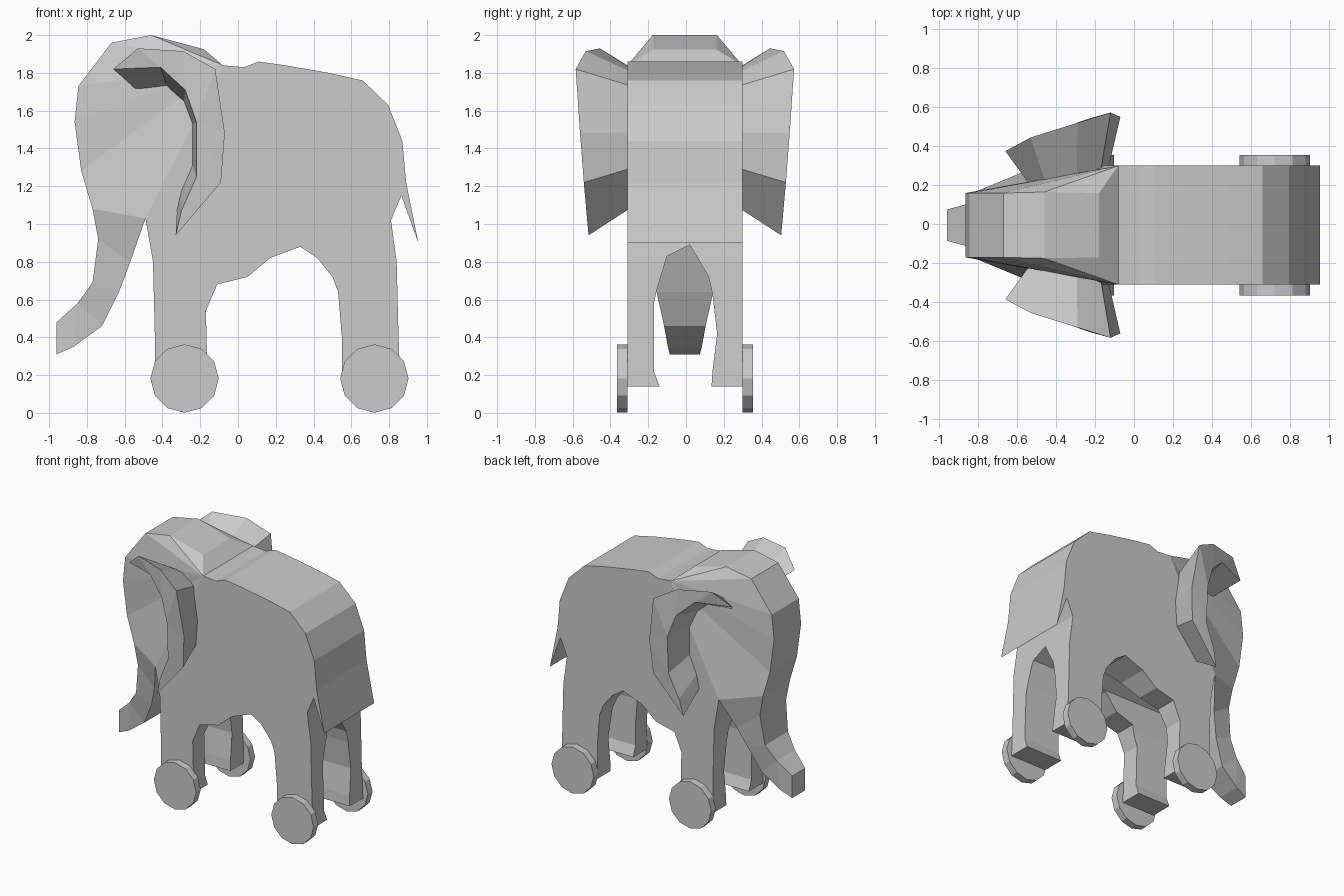
import bpy, bmesh
from math import pi
from mathutils import Matrix

if "Cube" in bpy.data.objects:
    bpy.data.objects.remove(bpy.data.objects["Cube"])

YC = -0.006   # centre plane of the toy
W = 0.305     # half width of the body


def make(name, verts, faces):
    bm = bmesh.new()
    vs = [bm.verts.new(v) for v in verts]
    for f in faces:
        bm.faces.new([vs[i] for i in f])
    bmesh.ops.recalc_face_normals(bm, faces=bm.faces)
    me = bpy.data.meshes.new(name)
    bm.to_mesh(me)
    bm.free()
    ob = bpy.data.objects.new(name, me)
    bpy.context.collection.objects.link(ob)
    return ob


# Body: side silhouette (x, z, half width); head and trunk taper inwards
front = [(-.18, 1.925, .165), (-.46, 2, .17), (-.67, 1.96, .165), (-.845, 1.73, .165),
         (-.865, 1.54, .165), (-.83, 1.28, .165), (-.77, 1.08, .165), (-.74, .92, .16),
         (-.77, .69, .14), (-.85, .58, .11), (-.96, .48, .08)]
under = [(-.96, .31, .08), (-.87, .35, .09), (-.72, .46, .11), (-.63, .64, .15),
         (-.57, .80, .2), (-.49, 1.03, W)]
trunk_side = [(x, z) for x, z in [
    (-.45, .8), (-.44, .4), (-.44, .14), (-.16, .14), (-.17, .54), (-.11, .68),
    (.05, .72), (.17, .82), (.33, .88), (.42, .82), (.5, .72), (.53, .64),
    (.55, .4), (.55, .14), (.86, .14), (.85, .4), (.84, .8), (.81, 1.02),
    (.865, 1.15), (.955, .90), (.89, 1.22), (.87, 1.44), (.795, 1.63),
    (.66, 1.76), (.48, 1.80), (.25, 1.84), (.11, 1.86), (.03, 1.83), (-.08, 1.84)]]
ring = front + under + [(x, z, W) for x, z in trunk_side]
n = len(ring)
A, B = n - 1, len(front) + len(under) - 1
f_rail = [0, 1, 2, 3, 4, 5, 6, 7, 8, 9, 9, 10]
b_rail = [A] * 6 + [B, B - 1, B - 2, B - 3, B - 4, B - 5]
side = [list(range(B, n))]
for i in range(len(f_rail) - 1):
    quad = [f_rail[i], f_rail[i + 1], b_rail[i + 1], b_rail[i]]
    # split the step from the neck top to the throat
    side.append(list(dict.fromkeys(quad)))
verts = [(x, YC + s * w, z) for s in (-1, 1) for x, z, w in ring]
faces = side + [[i + n for i in f] for f in side]
faces += [[i, (i + 1) % n, (i + 1) % n + n, i + n] for i in range(n)]
body = make("body", verts, faces)

# Arched gap between left and right legs
arch = [(-.135, .05), (-.14, .14), (-.17, .22), (-.17, .58), (-.155, .65), (-.10, .83), (.02, .89),
        (.12, .72), (.14, .63), (.165, .42), (.14, .22), (.13, .05)]
m = len(arch)
cutter = make("leg_gap_cutter", [(x, y, z) for x in (-.5, 1.1) for y, z in arch],
              [list(range(m)), list(range(m, 2 * m))] +
              [[i, (i + 1) % m, (i + 1) % m + m, i + m] for i in range(m)])
cutter.hide_render = True
mod = body.modifiers.new("leg_gap", 'BOOLEAN')
mod.operation, mod.solver, mod.object = 'DIFFERENCE', 'EXACT', cutter
bpy.context.view_layer.objects.active = body
bpy.ops.object.modifier_apply(modifier=mod.name)
bpy.data.objects.remove(cutter)

# Ears: C-shaped shells (x, z, rim distance) shrinking towards the head
outer = [(-.66, 1.82, .38), (-.53, 1.93, .45), (-.29, 1.915, .525), (-.12, 1.82, .578),
         (-.07, 1.48, .555), (-.09, 1.22, .535), (-.33, .94, .51)]
inner = [(-.30, 1.07, .52), (-.22, 1.25, .535), (-.22, 1.54, .55), (-.28, 1.71, .53),
         (-.41, 1.83, .48)]
ear = outer + inner
k = len(ear)
strip = [[0, 1, 11], [1, 2, 10, 11], [2, 3, 9, 10], [3, 4, 9], [4, 8, 9],
         [4, 5, 8], [5, 7, 8], [5, 6, 7]]
for s, label in ((-1, "front"), (1, "back")):
    rim = [(x, YC + s * y, z) for x, z, y in ear]
    root = [(-.3 + (x + .3) * .64, YC + s * .2, 1.5 + (z - 1.5) * .64) for x, z, y in ear]
    make("ear_" + label, rim + root,
         strip + [[i + k for i in f] for f in strip] +
         [[i, (i + 1) % k, (i + 1) % k + k, i + k] for i in range(k)])

# Wheels: twelve-sided discs outside the legs
for x, pos in ((-.283, "front"), (.722, "rear")):
    for s, label in ((-1, "a"), (1, "b")):
        bm = bmesh.new()
        bmesh.ops.create_cone(bm, cap_ends=True, segments=12, radius1=.181, radius2=.181, depth=.056)
        bm.transform(Matrix.Translation((x, YC + s * .332, .182)) @ Matrix.Rotation(pi / 2, 4, 'X'))
        me = bpy.data.meshes.new("wheel")
        bm.to_mesh(me)
        bm.free()
        bpy.context.collection.objects.link(bpy.data.objects.new(f"{pos}_wheel_{label}", me))
